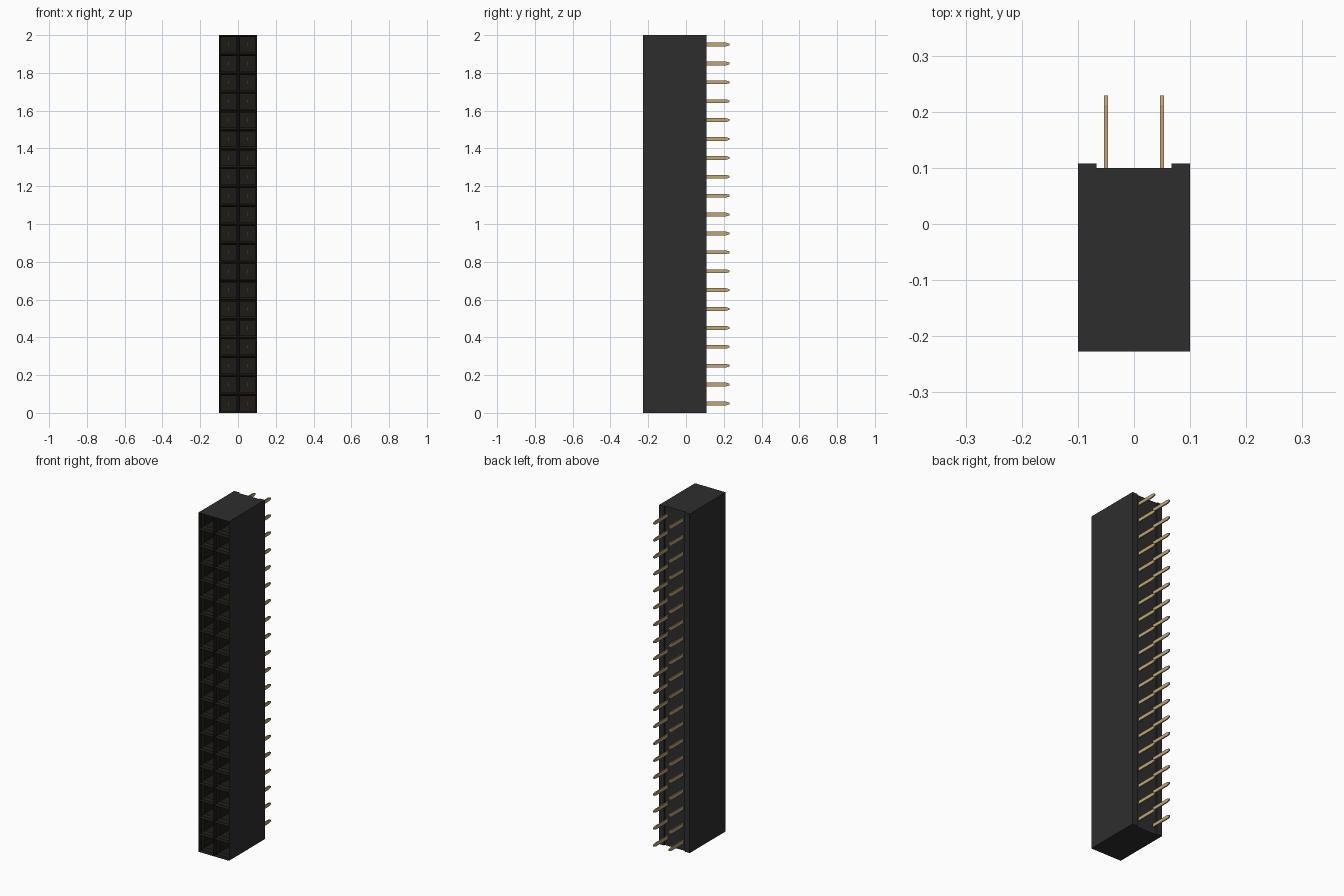
import bpy, bmesh

if "Cube" in bpy.data.objects:
    bpy.data.objects.remove(bpy.data.objects["Cube"])

ROWS, PITCH = 20, 0.1
FRONT, BACK, LIP = -0.227, 0.1, 0.108


def material(name, color):
    m = bpy.data.materials.new(name)
    m.diffuse_color = (*color, 1)
    m.use_nodes = True
    m.node_tree.nodes["Principled BSDF"].inputs["Base Color"].default_value = m.diffuse_color
    return m


def make_object(name, bm, mats):
    bmesh.ops.remove_doubles(bm, verts=bm.verts, dist=1e-5)
    bmesh.ops.recalc_face_normals(bm, faces=bm.faces)
    me = bpy.data.meshes.new(name)
    bm.to_mesh(me)
    bm.free()
    for m in mats:
        me.materials.append(m)
    ob = bpy.data.objects.new(name, me)
    bpy.context.collection.objects.link(ob)
    return ob


black = material("black plastic", (0.027, 0.027, 0.028))
dark = material("socket shadow black", (0.012, 0.011, 0.008))
gold = material("gold metal", (0.54, 0.38, 0.17))

# Housing: one front cell per socket, each inset, funnelled and bored
bm = bmesh.new()
cells = []
for col in (-1, 0):
    for row in range(ROWS):
        x, z = col * PITCH, row * PITCH
        cells.append(bm.faces.new([bm.verts.new(p) for p in (
            (x, FRONT, z), (x + PITCH, FRONT, z),
            (x + PITCH, FRONT, z + PITCH), (x, FRONT, z + PITCH))]))


def sink(faces, inset, depth):
    """Inset each face and push it into the housing."""
    ring = bmesh.ops.inset_individual(bm, faces=faces, thickness=inset)["faces"]
    for f in faces:
        for v in f.verts:
            v.co.y += depth
    return ring


sink(cells, 0.0225, 0)
dark_faces = sink(cells, 0.0001, 0.03)      # square mouth
dark_faces += sink(cells, 0.014, 0.012)     # funnel
dark_faces += sink(cells, 0.0001, 0.16)     # bore
for f in dark_faces + cells:
    f.material_index = 1

# Housing sides and back, with a raised lip along each long edge
profile = [(-0.1, FRONT), (-0.1, LIP), (-0.067, LIP), (-0.067, BACK),
           (0.067, BACK), (0.067, LIP), (0.1, LIP), (0.1, FRONT)]
low = [bm.verts.new((x, y, 0)) for x, y in profile]
high = [bm.verts.new((x, y, ROWS * PITCH)) for x, y in profile]
for i in range(len(profile) - 1):
    bm.faces.new((low[i], low[i + 1], high[i + 1], high[i]))
bm.faces.new(low)
bm.faces.new(high)
make_object("socket_housing", bm, [black, dark])

# Flat pins: blade outline in y-z with a tapered tip, given a thin width in x
bm = bmesh.new()
outline = [(-0.15, -0.010), (0.212, -0.010), (0.229, -0.005),
           (0.229, 0.005), (0.212, 0.010), (-0.15, 0.010)]
for x in (-PITCH / 2, PITCH / 2):
    for row in range(ROWS):
        zc = (row + 0.5) * PITCH
        sides = [[bm.verts.new((x + dx, y, zc + z)) for y, z in outline]
                 for dx in (-0.0035, 0.0035)]
        for s in sides:
            bm.faces.new(s)
        for i in range(len(outline)):
            j = (i + 1) % len(outline)
            bm.faces.new((sides[0][i], sides[0][j], sides[1][j], sides[1][i]))
make_object("contact_pins", bm, [gold])
